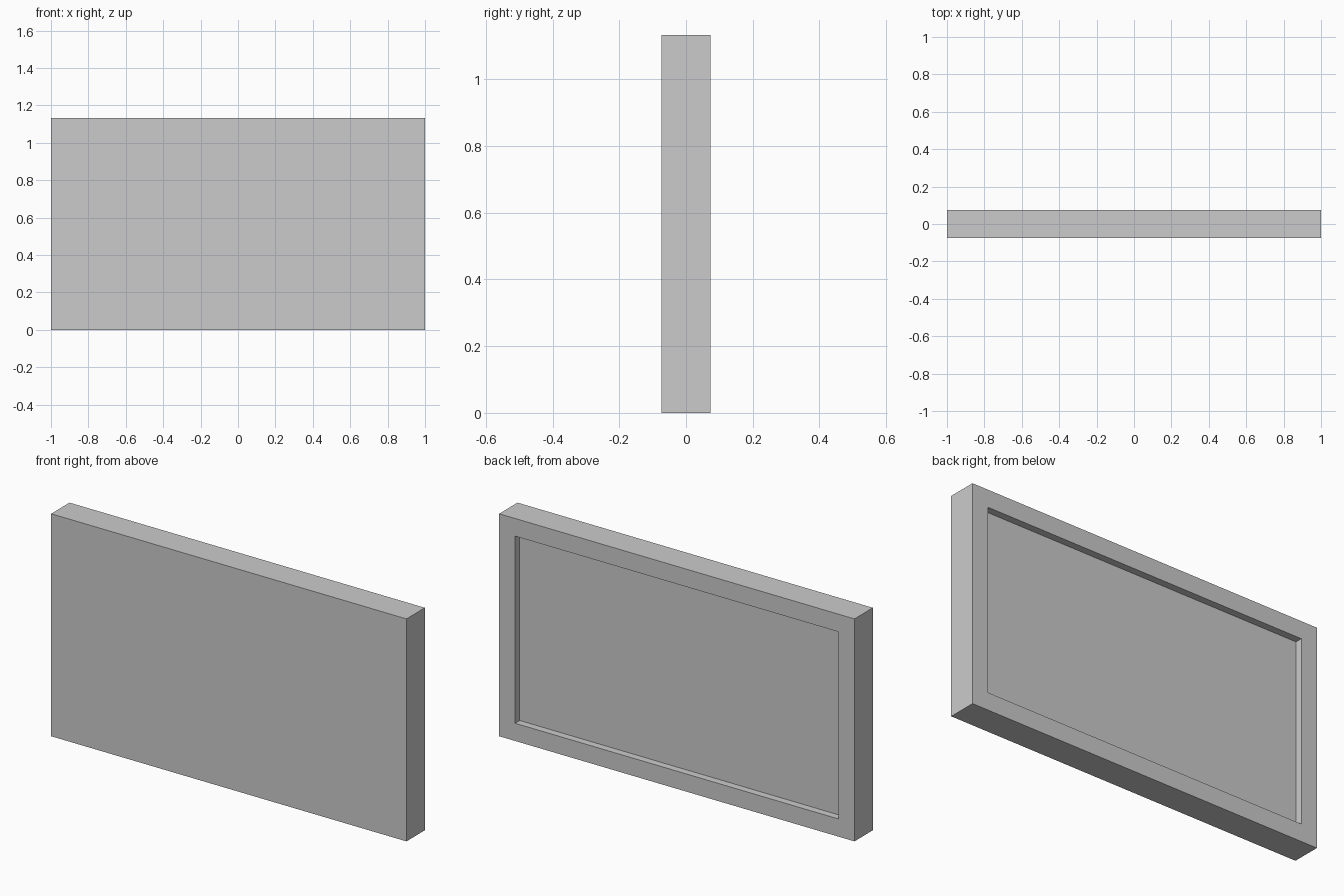
import bpy, bmesh
from mathutils import Matrix, Vector

if "Cube" in bpy.data.objects:
    bpy.data.objects.remove(bpy.data.objects["Cube"])

WIDTH, DEPTH, HEIGHT = 2.0, 0.148, 1.132
BORDER, RECESS = 0.09, 0.037

# Flat slab standing on the ground
bm = bmesh.new()
bmesh.ops.create_cube(bm, size=1.0, matrix=Matrix.Translation((0, 0, HEIGHT / 2))
                      @ Matrix.Diagonal((WIDTH, DEPTH, HEIGHT, 1)))

# Recessed back with a raised border
bm.normal_update()
back = max(bm.faces, key=lambda f: f.normal.y)
bmesh.ops.inset_region(bm, faces=[back], thickness=BORDER, use_even_offset=True)
floor = bmesh.ops.extrude_face_region(bm, geom=[back])
verts = [g for g in floor["geom"] if isinstance(g, bmesh.types.BMVert)]
bmesh.ops.translate(bm, verts=verts, vec=Vector((0, -RECESS, 0)))
if back.is_valid:
    bmesh.ops.delete(bm, geom=[back], context='FACES_ONLY')
bmesh.ops.recalc_face_normals(bm, faces=bm.faces)

mesh = bpy.data.meshes.new("framed_panel")
bm.to_mesh(mesh)
bm.free()
panel = bpy.data.objects.new("framed_panel", mesh)
bpy.context.collection.objects.link(panel)
